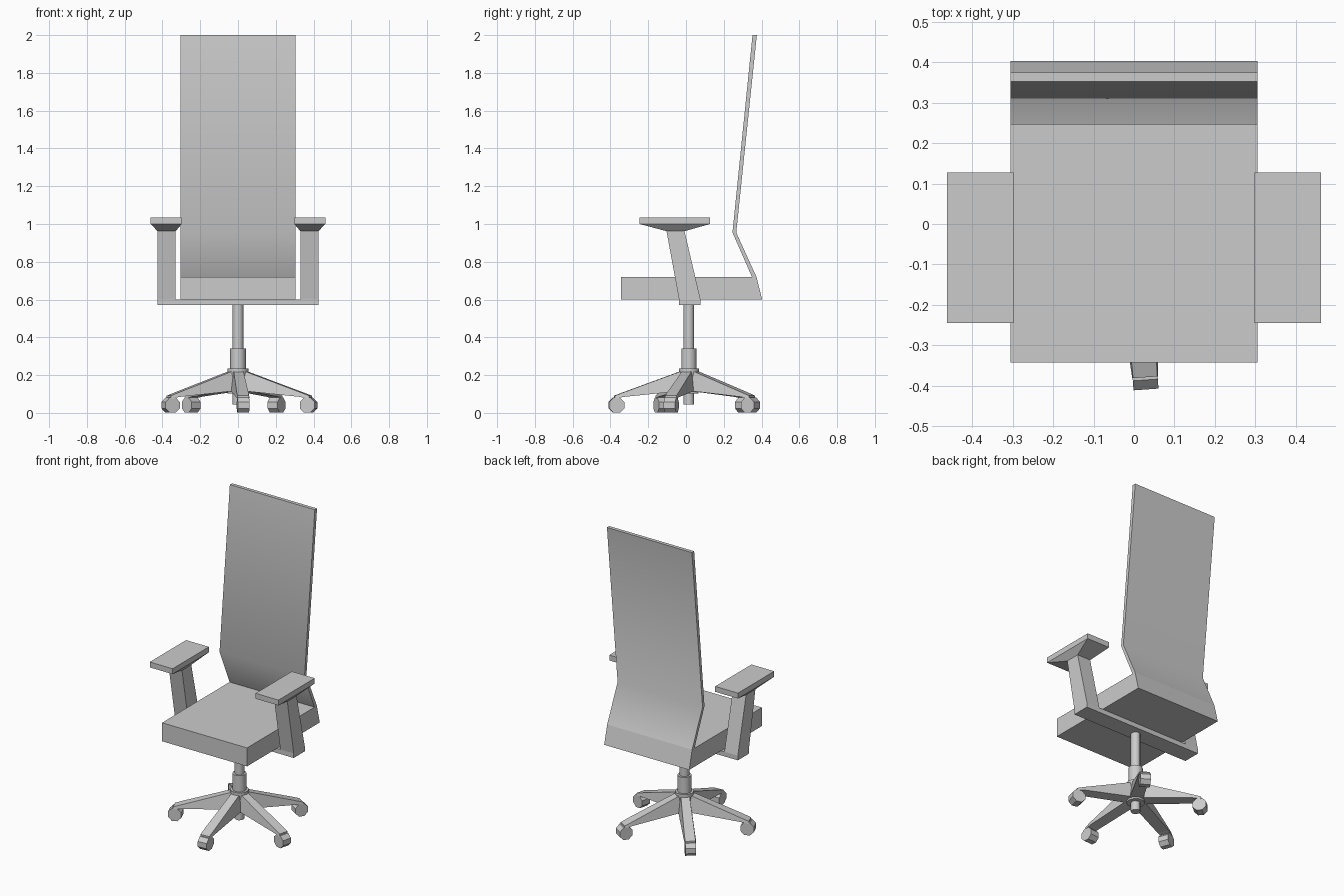
import bpy, bmesh
from math import cos, sin, pi, radians
from mathutils import Matrix

if "Cube" in bpy.data.objects:
    bpy.data.objects.remove(bpy.data.objects["Cube"])

CENTRE = Matrix.Translation((0, 0.015, 0))


def finish(name, bm, matrix=Matrix(), smooth=None):
    bmesh.ops.recalc_face_normals(bm, faces=bm.faces)
    bm.transform(matrix)
    mesh = bpy.data.meshes.new(name)
    bm.to_mesh(mesh)
    bm.free()
    ob = bpy.data.objects.new(name, mesh)
    bpy.context.collection.objects.link(ob)
    if smooth:
        bpy.ops.object.select_all(action='DESELECT')
        ob.select_set(True)
        bpy.context.view_layer.objects.active = ob
        bpy.ops.object.shade_smooth_by_angle(angle=radians(smooth))
    return ob


def loft(name, rings, matrix=Matrix(), smooth=None):
    """Skin a list of equal-length rings and cap both ends."""
    bm = bmesh.new()
    loops = [[bm.verts.new(p) for p in ring] for ring in rings]
    n = len(loops[0])
    for a, b in zip(loops, loops[1:]):
        for i in range(n):
            j = (i + 1) % n
            bm.faces.new((a[i], a[j], b[j], b[i]))
    bm.faces.new(loops[0])
    bm.faces.new(loops[-1])
    return finish(name, bm, matrix, smooth)


def extrude_x(name, profile, half, matrix=Matrix(), smooth=None):
    return loft(name, [[(x, y, z) for y, z in profile] for x in (-half, half)], matrix, smooth)


def rect(x0, x1, y0, y1, z):
    return [(x0, y0, z), (x1, y0, z), (x1, y1, z), (x0, y1, z)]


def turned(name, stack, sides=10):
    rings = [[(r * cos(2 * pi * i / sides), r * sin(2 * pi * i / sides), z)
              for i in range(sides)] for r, z in stack]
    return loft(name, rings, CENTRE, 40)


# Seat cushion and bent back panel
extrude_x("seat", [(-0.343, 0.60), (0.403, 0.60), (0.373, 0.72), (-0.343, 0.72)], 0.305)
extrude_x("backrest", [(0.349, 0.72), (0.373, 0.72), (0.266, 0.955), (0.375, 2.0),
                       (0.352, 2.0), (0.246, 0.955)], 0.305, smooth=40)

# Armrests: leaning post, flared support and pad
for side, s in (("left", -1), ("right", 1)):
    flip = Matrix.Diagonal((s, 1, 1, 1))
    loft(side + "_arm_post", [rect(0.33, 0.426, -0.037, 0.077, 0.57),
                              rect(0.33, 0.426, -0.037, 0.077, 0.60),
                              rect(0.33, 0.426, -0.103, -0.008, 0.962),
                              rect(0.298, 0.462, -0.245, 0.127, 1.0)], flip)
    loft(side + "_arm_pad", [rect(0.298, 0.462, -0.245, 0.127, 1.0),
                             rect(0.298, 0.462, -0.245, 0.127, 1.035)], flip)
loft("arm_crossbar", [rect(-0.33, 0.33, -0.037, 0.077, z) for z in (0.57, 0.60)])

# Gas lift column and hub
turned("lift_rod", [(0.029, 0.33), (0.029, 0.575)])
turned("lift_sleeve", [(0.042, 0.23), (0.042, 0.34)])
turned("hub_collar", [(0.056, 0.215), (0.056, 0.235)])
turned("hub_core", [(0.05, 0.11), (0.056, 0.215)])
turned("hub_disc", [(0.055, 0.103), (0.055, 0.115)])
turned("column_end", [(0.029, 0.045), (0.029, 0.105)])

# Five star legs with octagonal casters
wheel = [(0.385 + 0.0435 * cos(pi / 8 + i * pi / 4), 0.041 + 0.0435 * sin(pi / 8 + i * pi / 4))
         for i in range(8)]


def leg_section(r, bottom, top, wide, narrow):
    return [(r, -wide, bottom), (r, wide, bottom), (r, narrow, top), (r, -narrow, top)]


for k in range(5):
    turn = CENTRE @ Matrix.Rotation(radians(-86 + 72 * k), 4, 'Z')
    loft(f"leg_{k + 1}", [leg_section(0.0, 0.115, 0.222, 0.04, 0.026),
                          leg_section(0.05, 0.115, 0.218, 0.04, 0.026),
                          leg_section(0.345, 0.085, 0.11, 0.036, 0.031),
                          leg_section(0.395, 0.075, 0.091, 0.032, 0.03)], turn)
    extrude_x(f"caster_{k + 1}", wheel, 0.031, turn @ Matrix.Rotation(-pi / 2, 4, 'Z'))
